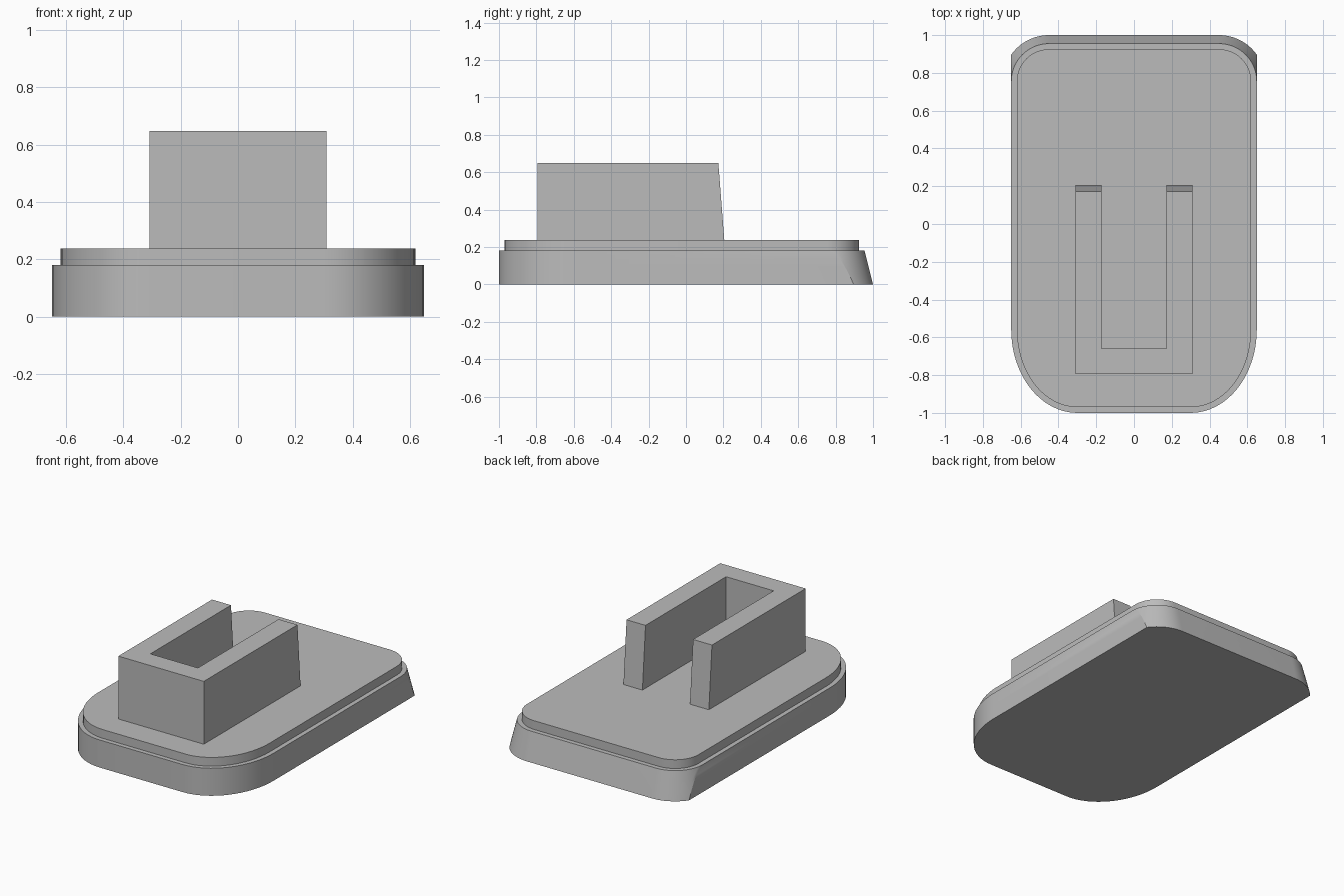
import bpy, bmesh, math

cube = bpy.data.objects.get("Cube")
if cube:
    bpy.data.objects.remove(cube, do_unlink=True)

grey = bpy.data.materials.new("plain grey")
grey.use_nodes = True
colour = (0.5, 0.5, 0.5, 1)
grey.diffuse_color = colour
grey.node_tree.nodes["Principled BSDF"].inputs["Base Color"].default_value = colour

STEPS = 16


def arc(cx, cy, rx, ry, a0, a1):
    """Points on an elliptical arc, angles in radians."""
    angles = [a0 + (a1 - a0) * i / STEPS for i in range(STEPS + 1)]
    return [(cx + rx * math.cos(a), cy + ry * math.sin(a)) for a in angles]


def outline(inset, back_radius):
    """Footprint with elliptical front corners and back arcs cut off at the straight sides."""
    start = math.acos(min(1, (0.20 - inset) / back_radius))
    half = arc(0.30, -0.56, 0.35 - inset, 0.44 - inset, -math.pi / 2, 0)
    half += arc(0.45, 0.755, back_radius, back_radius, start, math.pi / 2)
    return half + [(-x, y) for x, y in reversed(half)]


def loft(name, rings, smooth=True):
    """Skin matching closed rings of 3D points and cap both ends."""
    bm = bmesh.new()
    loops = [[bm.verts.new(p) for p in ring] for ring in rings]
    n = len(loops[0])
    for low, high in zip(loops, loops[1:]):
        for i in range(n):
            j = (i + 1) % n
            bm.faces.new((low[i], low[j], high[j], high[i]))
    bm.faces.new(loops[0][::-1])
    bm.faces.new(loops[-1])
    bmesh.ops.recalc_face_normals(bm, faces=bm.faces)
    mesh = bpy.data.meshes.new(name)
    bm.to_mesh(mesh)
    bm.free()
    mesh.materials.append(grey)
    obj = bpy.data.objects.new(name, mesh)
    bpy.context.collection.objects.link(obj)
    if smooth:
        bpy.ops.object.select_all(action="DESELECT")
        obj.select_set(True)
        bpy.context.view_layer.objects.active = obj
        bpy.ops.object.shade_smooth_by_angle(angle=math.radians(25))
    return obj


# Base slab: back wall flares outward towards the floor
rings = []
for k in range(7):
    flare = 1 - (k / 6)
    flare *= flare
    z = 0.18 * (1 - flare)
    rings.append([(x, y, z) for x, y in outline(0, 0.20 + 0.045 * flare)])
loft("base_slab", rings[:])

# Raised deck, slightly inset from the slab
deck = outline(0.03, 0.17)
loft("raised_deck", [[(x, y, z) for x, y in deck] for z in (0.18, 0.237)])

# U-shaped bracket, open to the back, with sloping arm ends
OUT, IN, FRONT, WALL = 0.309, 0.172, -0.795, -0.66


def bracket_ring(end, z):
    half = [(OUT, FRONT), (OUT, end), (IN, end), (IN, WALL)]
    return [(x, y, z) for x, y in half + [(-x, y) for x, y in reversed(half)]]


loft("u_bracket", [bracket_ring(0.205, 0.235), bracket_ring(0.173, 0.648)], smooth=False)
